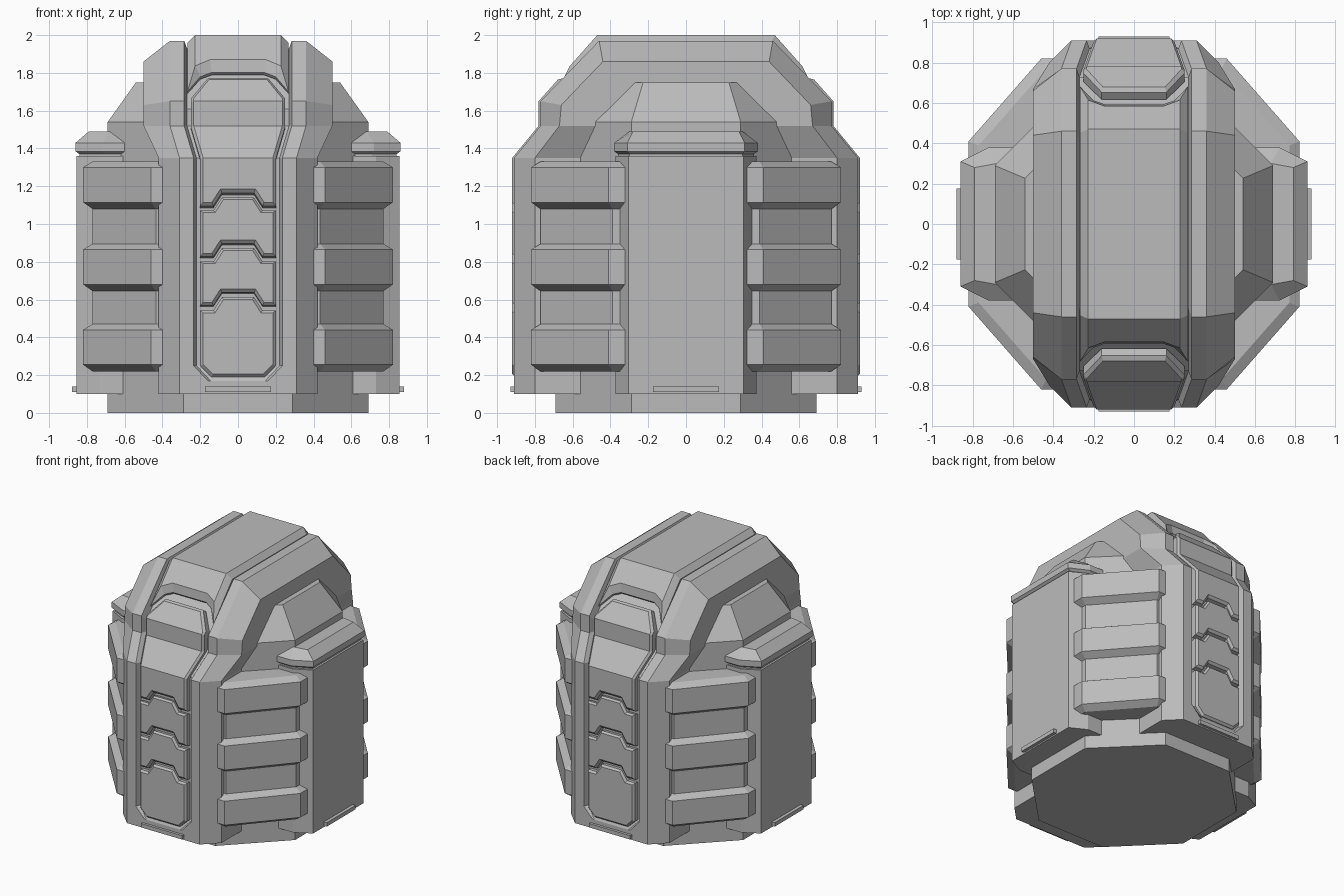
import bpy, bmesh
from math import pi
from mathutils import Vector, Matrix

cube = bpy.data.objects.get("Cube")
if cube:
    bpy.data.objects.remove(cube)

grey = bpy.data.materials.new("plain_grey")
grey.use_nodes = True
grey.diffuse_color = (0.5, 0.5, 0.5, 1)
grey.node_tree.nodes["Principled BSDF"].inputs["Base Color"].default_value = (0.5, 0.5, 0.5, 1)


def finish(name, bm):
    bmesh.ops.remove_doubles(bm, verts=bm.verts, dist=0.0001)
    bmesh.ops.recalc_face_normals(bm, faces=bm.faces)
    mesh = bpy.data.meshes.new(name)
    bm.to_mesh(mesh)
    bm.free()
    mesh.materials.append(grey)
    ob = bpy.data.objects.new(name, mesh)
    bpy.context.collection.objects.link(ob)
    return ob


def copy_of(ob, name, matrix):
    """Linked-in copy with the transform baked in, normals kept outward."""
    mesh = ob.data.copy()
    mesh.transform(matrix)
    if matrix.determinant() < 0:
        mesh.flip_normals()
    new = bpy.data.objects.new(name, mesh)
    bpy.context.collection.objects.link(new)
    return new


TURN = Matrix.Rotation(pi, 4, 'Z')
FLIP_X = Matrix.Scale(-1, 4, (1, 0, 0))


def stack(name, rings):
    """Solid from (z, plan outline) levels."""
    bm = bmesh.new()
    rows = [[bm.verts.new((x, y, z)) for x, y in plan] for z, plan in rings]
    for a, b in zip(rows, rows[1:]):
        for i in range(len(a)):
            j = (i + 1) % len(a)
            bm.faces.new((a[i], a[j], b[j], b[i]))
    bm.faces.new(rows[0])
    bm.faces.new(rows[-1])
    return finish(name, bm)


def octagon(a):
    h = a * 0.42
    return [(a, -h), (a, h), (h, a), (-h, a), (-a, h), (-a, -h), (-h, -a), (h, -a)]


# Octagonal core with a tapered top
stack("core", [(0, octagon(0.69)), (1.54, octagon(0.69)), (1.75, octagon(0.54))])

# Broad hoop: crest y, z, crest x, shoulder y, z, x, channel x, channel depth
HOOP = [
    (0.91, 0.10, 0.31, 0.80, 0.10, 0.42, 0.16, 0),
    (0.91, 0.17, 0.31, 0.80, 0.17, 0.42, 0.16, 0),
    (0.91, 0.25, 0.31, 0.80, 0.25, 0.42, 0.235, 0.04),
    (0.91, 1.35, 0.31, 0.80, 1.35, 0.42, 0.235, 0.04),
    (0.77, 1.52, 0.36, 0.67, 1.52, 0.50, 0.285, 0.04),
    (0.77, 1.65, 0.36, 0.66, 1.63, 0.50, 0.285, 0.04),
    (0.46, 1.97, 0.36, 0.44, 1.86, 0.50, 0.285, 0.04),
]


def build_hoop():
    bm = bmesh.new()
    rows = []
    for side in (-1, 1):
        for cy, cz, cx, sy, sz, sx, gx, d in (HOOP if side < 0 else HOOP[::-1]):
            dz = d if cz > 1.6 else 0
            half = [(sx, sy, sz), (cx, cy, cz), (gx, cy, cz), (gx - 0.015, cy - d, cz - dz)]
            pts = half + [(-x, y, z) for x, y, z in half[::-1]]
            rows.append([bm.verts.new((x, side * y, z)) for x, y, z in pts])
    for a, b in zip(rows, rows[1:] + rows[:1]):
        for i in range(len(a) - 1):
            bm.faces.new((a[i], a[i + 1], b[i + 1], b[i]))
    # Flat side walls, row by row from front to back
    n = len(rows)
    for i in range(n // 2 - 1):
        for k in (0, -1):
            bm.faces.new((rows[i][k], rows[i + 1][k], rows[n - 2 - i][k], rows[n - 1 - i][k]))
    return finish("hoop", bm)


build_hoop()

# Path followed by the centre plates: distance, y, z
KNOTS = [(0.1, -0.92, 0.1), (1.35, -0.92, 1.35), (1.52, -0.78, 1.52), (1.65, -0.78, 1.65),
         (2.0, -0.47, 2.0)]
KNOTS += [(4.94 - s, -y, z) for s, y, z in KNOTS[::-1]]


def outward(i):
    """Mitred outward direction at a knot."""
    normals = []
    for a, b in ((i - 1, i), (i, i + 1)):
        if a >= 0 and b < len(KNOTS):
            d = Vector((KNOTS[b][1] - KNOTS[a][1], KNOTS[b][2] - KNOTS[a][2])).normalized()
            normals.append(Vector((-d.y, d.x)))
    total = sum(normals, Vector((0, 0))).normalized()
    return total / total.dot(normals[0])


def wrap(co):
    x, s, h = co
    for i in range(len(KNOTS) - 1):
        (s0, y0, z0), (s1, y1, z1) = KNOTS[i], KNOTS[i + 1]
        if s <= s1 or i == len(KNOTS) - 2:
            t = (s - s0) / (s1 - s0)
            p = Vector((y0, z0)).lerp(Vector((y1, z1)), t) + outward(i).lerp(outward(i + 1), t) * h
            return (x, p.x, p.y)


def plate(name, right_side, bevel=0.015, top=0.0):
    """Bevelled plate, mirrored across x = 0 and bent along the path."""
    outline = right_side + [(-x, s) for x, s in right_side[::-1]]
    bm = bmesh.new()
    face = bm.faces.new([bm.verts.new((x, s, -0.06)) for x, s in outline])
    face.normal_update()
    if face.normal.z < 0:
        face.normal_flip()
    lid = bmesh.ops.extrude_face_region(bm, geom=[face])["geom"]
    lid_face = [g for g in lid if isinstance(g, bmesh.types.BMFace)][0]
    for v in lid_face.verts:
        v.co.z = top - bevel
    lid_face.normal_update()
    bmesh.ops.inset_individual(bm, faces=[lid_face], thickness=bevel, use_even_offset=True)
    for v in lid_face.verts:
        v.co.z = top
    for s, _, _ in KNOTS[1:-1]:
        bmesh.ops.bisect_plane(bm, geom=bm.verts[:] + bm.edges[:] + bm.faces[:],
                               plane_co=(0, s, 0), plane_no=(0, 1, 0))
    for v in bm.verts:
        v.co = wrap(v.co)
    return finish(name, bm)


def chevron(z):
    return [(0.085, z + 0.07), (0.13, z), (0.2, z)]


# Overlapping front plates, their seams stepped up in the middle
seams = [0.57, 0.83, 1.10]
lower = [[(0.14, 0.19), (0.2, 0.25)]] + [chevron(z)[0:3] for z in seams[:-1]]
front_plates = []
for i, z in enumerate(seams):
    upper = [(x, s - 0.025) for x, s in chevron(z)[::-1]]
    front_plates.append(plate(f"front_plate_{i + 1}", lower[i] + upper))
head = [(0.2, 1.35), (0.25, 1.52), (0.25, 1.67), (0.16, 1.78)]
front_plates.append(plate("front_head_plate", chevron(seams[-1]) + head))
for ob in front_plates:
    copy_of(ob, ob.name.replace("front", "back"), TURN)

# Centre strip over the top
plate("top_strip", [(0.14, 1.83), (0.2, 1.805), (0.268, 1.72), (0.268, 3.22), (0.2, 3.135), (0.14, 3.11)],
      bevel=0.04)


# Side pillars with bevelled caps
def pillar_plan(face_x, face_y, back_x, back_y, inner=0.58):
    half = [(face_x, face_y), (back_x, back_y), (inner, back_y)]
    return half + [(x, -y) for x, y in half[::-1]]


wide = pillar_plan(0.86, 0.31, 0.72, 0.38)
neck = pillar_plan(0.84, 0.30, 0.71, 0.36)
shaft = pillar_plan(0.855, 0.305, 0.73, 0.372)
small = pillar_plan(0.79, 0.28, 0.68, 0.30, 0.62)
pillar = stack("left_pillar", [(0.1, shaft), (1.36, shaft)])
cap = stack("left_pillar_cap", [(1.35, neck), (1.37, neck), (1.385, wide), (1.43, wide), (1.49, small)])
for ob in (pillar, cap):
    copy_of(ob, ob.name.replace("left", "right"), FLIP_X)

# Corner panels, each with three bevelled ribs
inset_plan = [(0.77, 0.34), (0.77, 0.39), (0.435, 0.77), (0.40, 0.77), (0.35, 0.6), (0.6, 0.3)]
full_plan = [(0.82, 0.32), (0.82, 0.41), (0.46, 0.82), (0.39, 0.82), (0.35, 0.6), (0.6, 0.3)]
corner = [stack("corner_panel", [(0.25, inset_plan), (1.3, inset_plan)])]
for i, z in enumerate((0.22, 0.645, 1.08)):
    corner.append(stack(f"corner_rib_{i + 1}", [(z, inset_plan), (z + 0.035, full_plan),
                                                (z + 0.22, full_plan), (z + 0.25, inset_plan)]))
for ob in corner:
    copy_of(ob, ob.name + "_back_right", FLIP_X)
    copy_of(ob, ob.name + "_front_right", TURN)
    copy_of(ob, ob.name + "_front_left", TURN @ FLIP_X)
    ob.name += "_back_left"


# Small sill bars at the foot of each side
def sill(name, reach, angle):
    plan = [(reach - 0.04, -0.175), (reach, -0.175), (reach, 0.175), (reach - 0.04, 0.175)]
    ob = stack(name, [(0.11, plan), (0.14, plan)])
    ob.data.transform(Matrix.Rotation(angle, 4, 'Z'))


for name, reach, angle in (("left_sill", 0.88, 0), ("back_sill", 0.93, pi / 2),
                           ("right_sill", 0.88, pi), ("front_sill", 0.93, -pi / 2)):
    sill(name, reach, angle)
